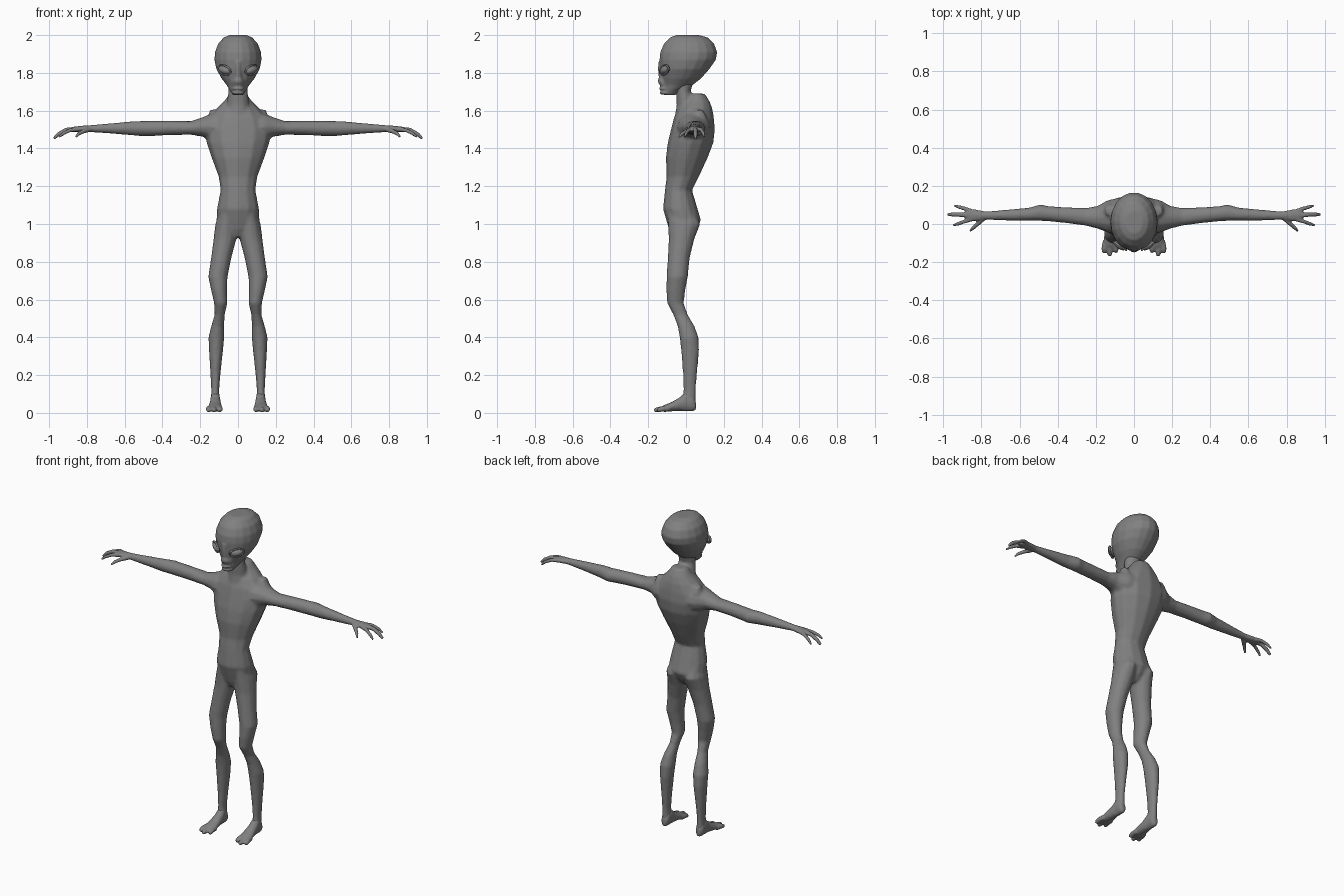
import bpy, bmesh, math
from mathutils import Vector, Matrix

skin = bpy.data.materials.new("grey_skin")
skin.diffuse_color = (0.22, 0.22, 0.22, 1)


def loft(bm, axis, rings, side=1, n=12):
    """Closed tube; each ring is (position on axis, min a, max a, min b, max b)."""
    loops = []
    for t, a0, a1, b0, b1 in rings:
        loop = []
        for i in range(n):
            w = 2 * math.pi * i / n
            a = (a0 + a1) / 2 + (a1 - a0) / 2 * math.cos(w)
            b = (b0 + b1) / 2 + (b1 - b0) / 2 * math.sin(w)
            x, y, z = {"X": (t, a, b), "Y": (a, t, b), "Z": (a, b, t)}[axis]
            loop.append(bm.verts.new((x * side, y, z)))
        loops.append(loop)
    for p, q in zip(loops, loops[1:]):
        for i in range(n):
            j = (i + 1) % n
            bm.faces.new((p[i], p[j], q[j], q[i]))
    bm.faces.new(loops[0])
    bm.faces.new(loops[-1])


def sym(rings):
    """Rings centred on x = 0 from (z, half width, front y, back y)."""
    return [(z, -w, w, f, b) for z, w, f, b in rings]


def digit(bm, points, side=1, n=6):
    """Tapered finger or toe through (x, y, z, radius) points."""
    loops = []
    ps = [Vector((x * side, y, z)) for x, y, z, r in points]
    for k, p in enumerate(ps):
        d = ps[min(k + 1, len(ps) - 1)] - ps[max(k - 1, 0)]
        u = d.cross(Vector((0, 0, 1))).normalized()
        v = u.cross(d).normalized()
        r = points[k][3]
        loops.append([bm.verts.new(p + r * (u * math.cos(2 * math.pi * i / n)
                      + v * math.sin(2 * math.pi * i / n))) for i in range(n)])
    for p, q in zip(loops, loops[1:]):
        for i in range(n):
            bm.faces.new((p[i], p[(i + 1) % n], q[(i + 1) % n], q[i]))
    bm.faces.new(loops[0])
    bm.faces.new(loops[-1])


def finish(bm, name, voxel=0, smooth=3):
    bmesh.ops.recalc_face_normals(bm, faces=bm.faces)
    for f in bm.faces:
        f.smooth = True
    me = bpy.data.meshes.new(name)
    bm.to_mesh(me)
    bm.free()
    me.materials.append(skin)
    ob = bpy.data.objects.new(name, me)
    bpy.context.collection.objects.link(ob)
    if voxel:  # fuse overlapping volumes into one skin
        m = ob.modifiers.new("fuse", "REMESH")
        m.mode = "VOXEL"
        m.voxel_size = voxel
        m.use_smooth_shade = True
        s = ob.modifiers.new("soften", "SMOOTH")
        s.factor = 0.5
        s.iterations = smooth
    return ob


# Body: torso, neck, legs and arms fused
bm = bmesh.new()
loft(bm, "Z", sym([
    (0.93, 0.05, -0.07, 0.02), (0.97, 0.09, -0.09, 0.055), (1.02, 0.115, -0.105, 0.08),
    (1.08, 0.112, -0.122, 0.062), (1.18, 0.093, -0.112, 0.032), (1.25, 0.103, -0.103, 0.068),
    (1.35, 0.14, -0.107, 0.115), (1.43, 0.167, -0.097, 0.145), (1.5, 0.18, -0.08, 0.153),
    (1.56, 0.16, -0.065, 0.148), (1.61, 0.115, -0.045, 0.14), (1.65, 0.075, -0.01, 0.125),
    (1.69, 0.045, 0.02, 0.1)]))
loft(bm, "Z", sym([(1.56, 0.07, -0.06, 0.07), (1.63, 0.06, -0.05, 0.05),
                   (1.7, 0.052, -0.052, 0.025), (1.79, 0.055, -0.06, 0.05)]))
for s in (1, -1):
    loft(bm, "Z", [
        (1.06, 0.01, 0.1, -0.1, 0.05), (1.0, 0.004, 0.12, -0.096, 0.076),
        (0.92, 0.008, 0.13, -0.092, 0.045), (0.82, 0.035, 0.143, -0.097, 0.02),
        (0.72, 0.055, 0.158, -0.103, 0.01), (0.65, 0.058, 0.143, -0.105, -0.003),
        (0.58, 0.056, 0.127, -0.1, -0.012), (0.52, 0.07, 0.124, -0.068, 0.01),
        (0.46, 0.073, 0.142, -0.045, 0.045), (0.4, 0.072, 0.157, -0.034, 0.067),
        (0.33, 0.079, 0.154, -0.026, 0.07), (0.2, 0.093, 0.146, -0.016, 0.058),
        (0.12, 0.1, 0.142, -0.014, 0.052), (0.04, 0.095, 0.145, -0.025, 0.052)], s)
    loft(bm, "X", [
        (0.07, -0.05, 0.14, 1.43, 1.6), (0.14, -0.045, 0.125, 1.44, 1.585),
        (0.19, -0.025, 0.095, 1.463, 1.565), (0.25, -0.01, 0.085, 1.472, 1.545),
        (0.36, 0.005, 0.088, 1.47, 1.548), (0.45, 0.014, 0.094, 1.466, 1.547),
        (0.49, 0.016, 0.103, 1.465, 1.546), (0.55, 0.016, 0.086, 1.468, 1.545),
        (0.68, 0.018, 0.074, 1.479, 1.533), (0.78, 0.022, 0.066, 1.486, 1.524),
        (0.81, 0.022, 0.066, 1.488, 1.522)], s)
    # Shoulder blade ridge
    loft(bm, "Z", [(1.5, 0.09, 0.17, 0.03, 0.12), (1.57, 0.1, 0.16, 0.03, 0.11),
                   (1.605, 0.115, 0.148, 0.045, 0.09)], s, 8)
finish(bm, "body", 0.009, 3)

# Head: egg skull tapering to a narrow forward chin, with muzzle and lips
bm = bmesh.new()
loft(bm, "Z", sym([
    (2.0, 0.045, -0.05, 0.07), (1.988, 0.075, -0.085, 0.115), (1.955, 0.105, -0.118, 0.15),
    (1.91, 0.122, -0.138, 0.167), (1.87, 0.125, -0.142, 0.16), (1.82, 0.115, -0.138, 0.125),
    (1.77, 0.087, -0.128, 0.08), (1.735, 0.06, -0.122, 0.035),
    (1.705, 0.042, -0.12, -0.03), (1.682, 0.027, -0.115, -0.055)]), n=18)
loft(bm, "Z", sym([(1.86, 0.022, -0.147, -0.09), (1.82, 0.018, -0.15, -0.09),
                   (1.775, 0.024, -0.145, -0.09), (1.755, 0.032, -0.152, -0.08),
                   (1.735, 0.035, -0.14, -0.07), (1.715, 0.03, -0.128, -0.07)]), n=10)
for z, front in ((1.717, -0.145), (1.695, -0.142)):
    loft(bm, "Z", sym([(z - 0.009, 0.028, front + 0.01, -0.07), (z, 0.036, front, -0.07),
                       (z + 0.009, 0.028, front + 0.01, -0.07)]), n=12)
finish(bm, "head", 0.006, 3)

# Eyes: slanted almonds, each with a raised lid rim
for s, label in ((1, "left"), (-1, "right")):
    place = (Matrix.Translation((s * 0.071, -0.112, 1.815))
             @ Matrix.Rotation(s * math.radians(33), 4, "Z")
             @ Matrix.Rotation(-s * math.radians(18), 4, "Y"))
    bm = bmesh.new()
    bmesh.ops.create_uvsphere(bm, u_segments=16, v_segments=10, radius=1,
                              matrix=place @ Matrix.Diagonal((0.038, 0.021, 0.021, 1)))
    finish(bm, label + "_eye")
    bm = bmesh.new()
    grid = [[bm.verts.new(place @ Vector((
        (0.041 + 0.005 * math.cos(v * math.pi / 3)) * math.cos(u * math.pi / 10),
        -0.004 + 0.006 * math.sin(v * math.pi / 3),
        (0.023 + 0.005 * math.cos(v * math.pi / 3)) * math.sin(u * math.pi / 10))))
        for v in range(6)] for u in range(20)]
    for u in range(20):
        for v in range(6):
            bm.faces.new((grid[u][v], grid[(u + 1) % 20][v],
                          grid[(u + 1) % 20][(v + 1) % 6], grid[u][(v + 1) % 6]))
    finish(bm, label + "_eyelid")

# Hands: flat palm, three drooping fingers and a thumb
fingers = [
    [(0.83, 0.058, 1.503, 0.014), (0.885, 0.08, 1.5, 0.011), (0.92, 0.09, 1.483, 0.01), (0.942, 0.097, 1.462, 0.006)],
    [(0.85, 0.045, 1.503, 0.015), (0.91, 0.049, 1.498, 0.013), (0.95, 0.05, 1.476, 0.012), (0.976, 0.05, 1.452, 0.008)],
    [(0.84, 0.03, 1.503, 0.014), (0.89, 0.013, 1.496, 0.011), (0.925, 0.0, 1.48, 0.01), (0.948, -0.007, 1.46, 0.006)],
    [(0.79, 0.03, 1.5, 0.015), (0.82, 0.0, 1.49, 0.012), (0.845, -0.022, 1.477, 0.01), (0.86, -0.038, 1.46, 0.006)]]
for s, label in ((1, "left"), (-1, "right")):
    bm = bmesh.new()
    loft(bm, "X", [(0.75, 0.024, 0.064, 1.488, 1.522), (0.79, 0.02, 0.068, 1.488, 1.522),
                   (0.83, 0.014, 0.076, 1.487, 1.52), (0.87, 0.016, 0.078, 1.486, 1.515),
                   (0.885, 0.025, 0.07, 1.49, 1.508)], s)
    for f in fingers:
        digit(bm, f, s)
    finish(bm, label + "_hand", 0.005, 2)

# Feet: wedge with three toes
for s, label in ((1, "left"), (-1, "right")):
    bm = bmesh.new()
    loft(bm, "Y", [(0.052, 0.105, 0.135, 0.015, 0.06), (0.035, 0.095, 0.145, 0.008, 0.1),
                   (0.0, 0.093, 0.147, 0.008, 0.115), (-0.03, 0.09, 0.15, 0.01, 0.085),
                   (-0.075, 0.085, 0.158, 0.008, 0.058), (-0.115, 0.083, 0.164, 0.005, 0.042),
                   (-0.13, 0.09, 0.158, 0.01, 0.033)], s)
    for x0, x1, tip in ((0.098, 0.095, -0.15), (0.123, 0.127, -0.168), (0.147, 0.156, -0.152)):
        digit(bm, [(x0, -0.09, 0.024, 0.018), (x1, -0.13, 0.021, 0.016),
                   (x1, tip + 0.008, 0.015, 0.014), (x1, tip, 0.011, 0.008)], s)
    finish(bm, label + "_foot", 0.006, 2)
